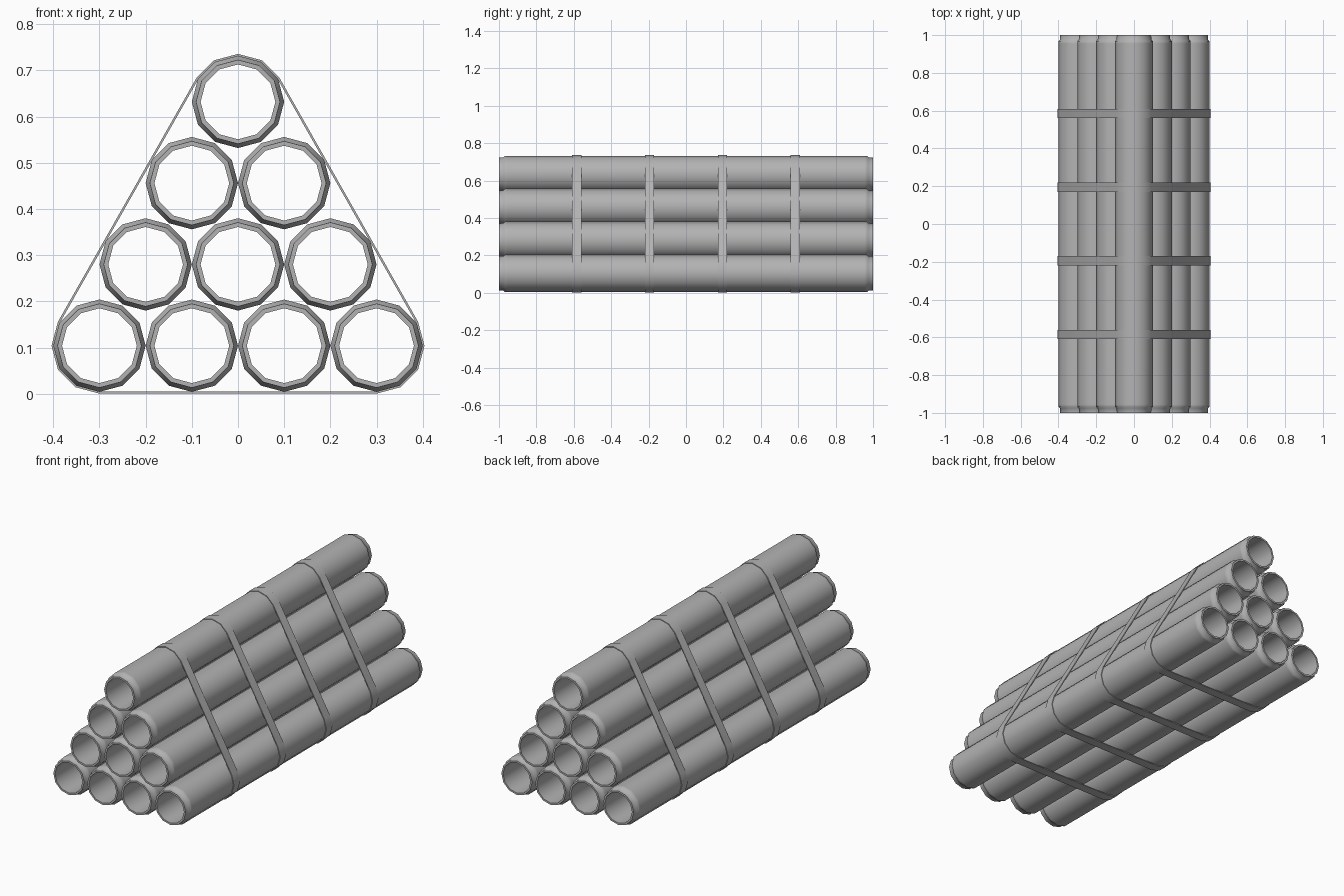
import bpy
import bmesh
from math import sin, cos, radians

cube = bpy.data.objects.get("Cube")
if cube:
    bpy.data.objects.remove(cube)

RADIUS, ROW_STEP, BASE_Z = 0.1, 0.176, 0.104
SIDES = 12

steel = bpy.data.materials.new("grey steel")
steel.use_nodes = True
steel.diffuse_color = (0.45, 0.45, 0.45, 1)
steel.node_tree.nodes["Principled BSDF"].inputs["Base Color"].default_value = (0.45, 0.45, 0.45, 1)


def add_object(name, bm, limit):
    """Turn a bmesh into a smooth-shaded object."""
    bmesh.ops.recalc_face_normals(bm, faces=bm.faces)
    for face in bm.faces:
        face.smooth = True
    for edge in bm.edges:
        if edge.calc_face_angle(0) > radians(limit):
            edge.smooth = False
    mesh = bpy.data.meshes.new(name)
    bm.to_mesh(mesh)
    bm.free()
    mesh.materials.append(steel)
    obj = bpy.data.objects.new(name, mesh)
    bpy.context.collection.objects.link(obj)
    return obj


def bridge_loops(bm, rings):
    """Skin a closed cycle of closed vertex rings."""
    count = len(rings[0])
    for a, b in zip(rings, rings[1:] + rings[:1]):
        for i in range(count):
            j = (i + 1) % count
            bm.faces.new((a[i], a[j], b[j], b[i]))


def make_pipe(name, x, z):
    # Half profile (radius, y): body, stepped collar, end rim, bore
    end = [(RADIUS, 0.955), (RADIUS, 0.968), (0.092, 0.976), (0.091, 1.0), (0.081, 1.0)]
    profile = end + [(r, -y) for r, y in reversed(end)]
    bm = bmesh.new()
    rings = []
    for r, y in profile:
        rings.append([bm.verts.new((r * cos(radians(k * 360 / SIDES)), y,
                                    r * sin(radians(k * 360 / SIDES))))
                      for k in range(SIDES)])
    bridge_loops(bm, rings)
    pipe = add_object(name, bm, 75)
    pipe.location = (x, 0, z)


def make_strap(name, y, width=0.05):
    # Outline wraps the three corner pipes of the stack
    corners = [(0.3, BASE_Z, -90), (0, BASE_Z + 3 * ROW_STEP, 30), (-0.3, BASE_Z, 150)]

    def ring(bm, r, side):
        return [bm.verts.new((cx + r * cos(radians(start + 30 * k)), side,
                              cz + r * sin(radians(start + 30 * k))))
                for cx, cz, start in corners for k in range(5)]

    bm = bmesh.new()
    outer, inner, half = 0.1038, 0.099, width / 2
    bridge_loops(bm, [ring(bm, outer, -half), ring(bm, outer, half),
                      ring(bm, inner, half), ring(bm, inner, -half)])
    strap = add_object(name, bm, 45)
    strap.location.y = y


# Pyramid of pipes: four at the bottom, one on top
for row in range(4):
    number = 4 - row
    for i in range(number):
        make_pipe(f"pipe_row{row + 1}_{i + 1}",
                  (i - (number - 1) / 2) * 2 * RADIUS, BASE_Z + row * ROW_STEP)

# Straps holding the bundle
for i in range(4):
    make_strap(f"strap_{i + 1}", (i - 1.5) * 0.39)
